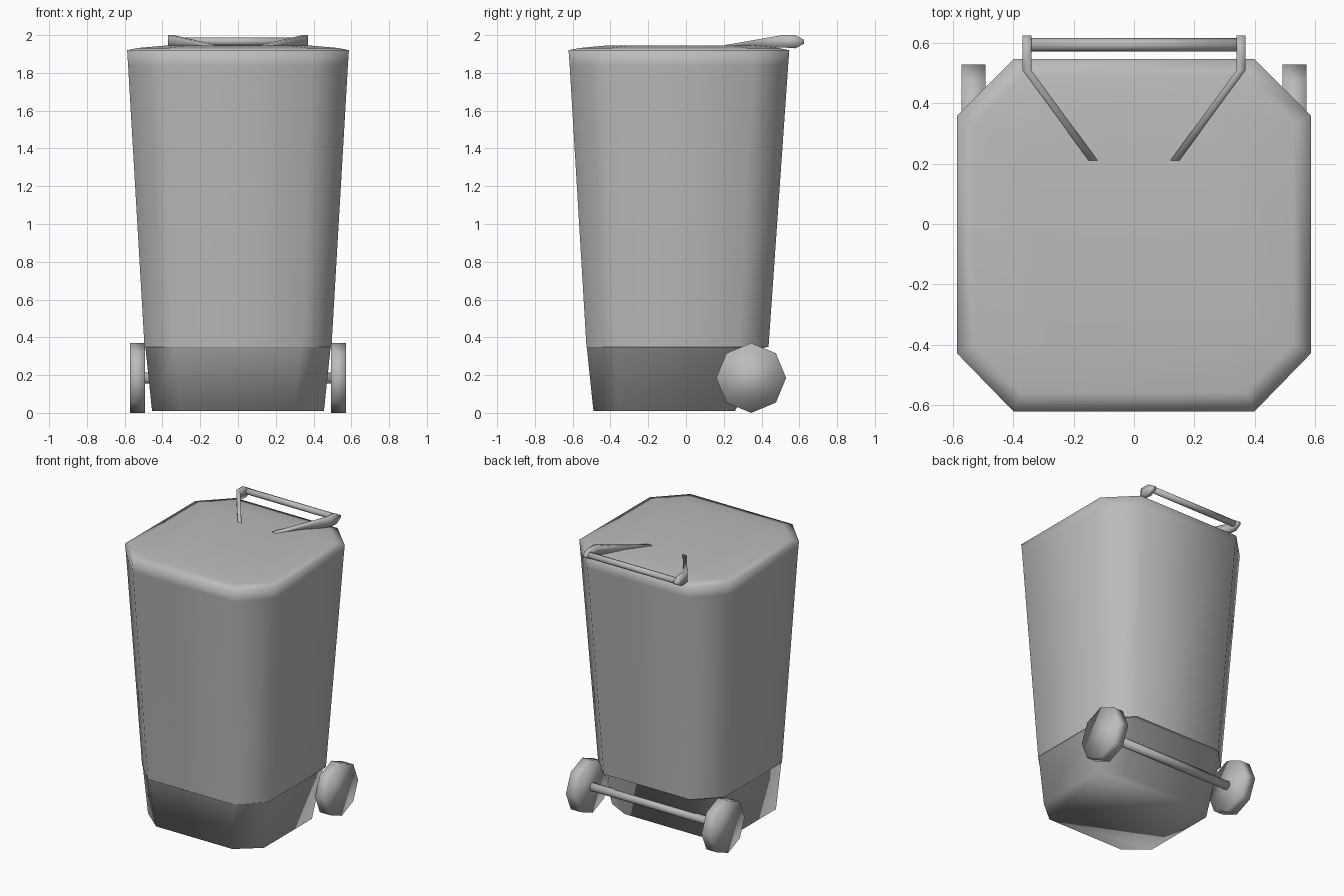
import bpy
import bmesh
from math import cos, sin, tau

cube = bpy.data.objects.get("Cube")
if cube:
    bpy.data.objects.remove(cube, do_unlink=True)

grey = bpy.data.materials.new("plain grey")
grey.use_nodes = True
grey.diffuse_color = (0.5, 0.5, 0.5, 1)
grey.node_tree.nodes["Principled BSDF"].inputs["Base Color"].default_value = (0.5, 0.5, 0.5, 1)


def loft(name, rings, sharp_ring=None):
    """Skin closed rings of points, cap both ends and shade smooth."""
    bm = bmesh.new()
    loops = [[bm.verts.new(p) for p in ring] for ring in rings]
    n = len(loops[0])
    for a, b in zip(loops, loops[1:]):
        for i in range(n):
            j = (i + 1) % n
            bm.faces.new((a[i], a[j], b[j], b[i]))
    bm.faces.new(loops[0][::-1])
    bm.faces.new(loops[-1])
    bmesh.ops.recalc_face_normals(bm, faces=bm.faces)
    for f in bm.faces:
        f.smooth = True
    if sharp_ring is not None:
        for v in loops[sharp_ring]:
            for e in v.link_edges:
                if e.other_vert(v) in loops[sharp_ring]:
                    e.smooth = False
    mesh = bpy.data.meshes.new(name)
    bm.to_mesh(mesh)
    bm.free()
    mesh.materials.append(grey)
    obj = bpy.data.objects.new(name, mesh)
    bpy.context.collection.objects.link(obj)
    return obj


def octagon(z, half, corner, front, side_front, side_back, back):
    """Chamfered rectangle at height z."""
    right = [(corner, front), (half, side_front), (half, side_back), (corner, back)]
    left = [(-x, y) for x, y in reversed(right)]
    return [(x, y, z) for x, y in right + left]


def disc(x, y, z, r, sides=8):
    return [(x, y + r * sin(tau * i / sides), z + r * cos(tau * i / sides)) for i in range(sides)]


# Tapered bin with an undercut at the back and a slightly raised lid
loft("bin_body", [
    octagon(0.01, 0.455, 0.30, -0.49, -0.36, 0.18, 0.26),
    octagon(0.345, 0.49, 0.33, -0.525, -0.37, 0.25, 0.41),
    octagon(0.35, 0.495, 0.34, -0.527, -0.37, 0.28, 0.437),
    octagon(1.84, 0.582, 0.395, -0.616, -0.425, 0.355, 0.541),
    octagon(1.92, 0.587, 0.40, -0.622, -0.43, 0.36, 0.547),
    octagon(1.932, 0.53, 0.37, -0.56, -0.40, 0.33, 0.49),
    octagon(1.945, 0.38, 0.27, -0.42, -0.30, 0.24, 0.36),
], sharp_ring=2)

# Handle arm stations: x, y, bottom, top
arm = [(0.135, 0.21, 1.93, 1.948), (0.355, 0.51, 1.935, 2.0),
       (0.355, 0.58, 1.93, 2.0), (0.355, 0.625, 1.955, 1.975)]

for side, s in (("left", 1), ("right", -1)):
    # Eight-sided wheels
    loft(side + "_wheel", [disc(s * x, 0.345, 0.185, 0.185) for x in (0.493, 0.573)])
    # Bent handle arms
    loft(side + "_handle_arm", [
        [(s * (x - 0.015), y, lo), (s * (x + 0.015), y, lo),
         (s * (x + 0.015), y, hi), (s * (x - 0.015), y, hi)]
        for x, y, lo, hi in arm])

# Axle and handle bar
loft("axle", [disc(x, 0.345, 0.185, 0.03) for x in (-0.5, 0.5)])
loft("handle_bar", [disc(x, 0.595, 1.966, 0.022) for x in (-0.345, 0.345)])
